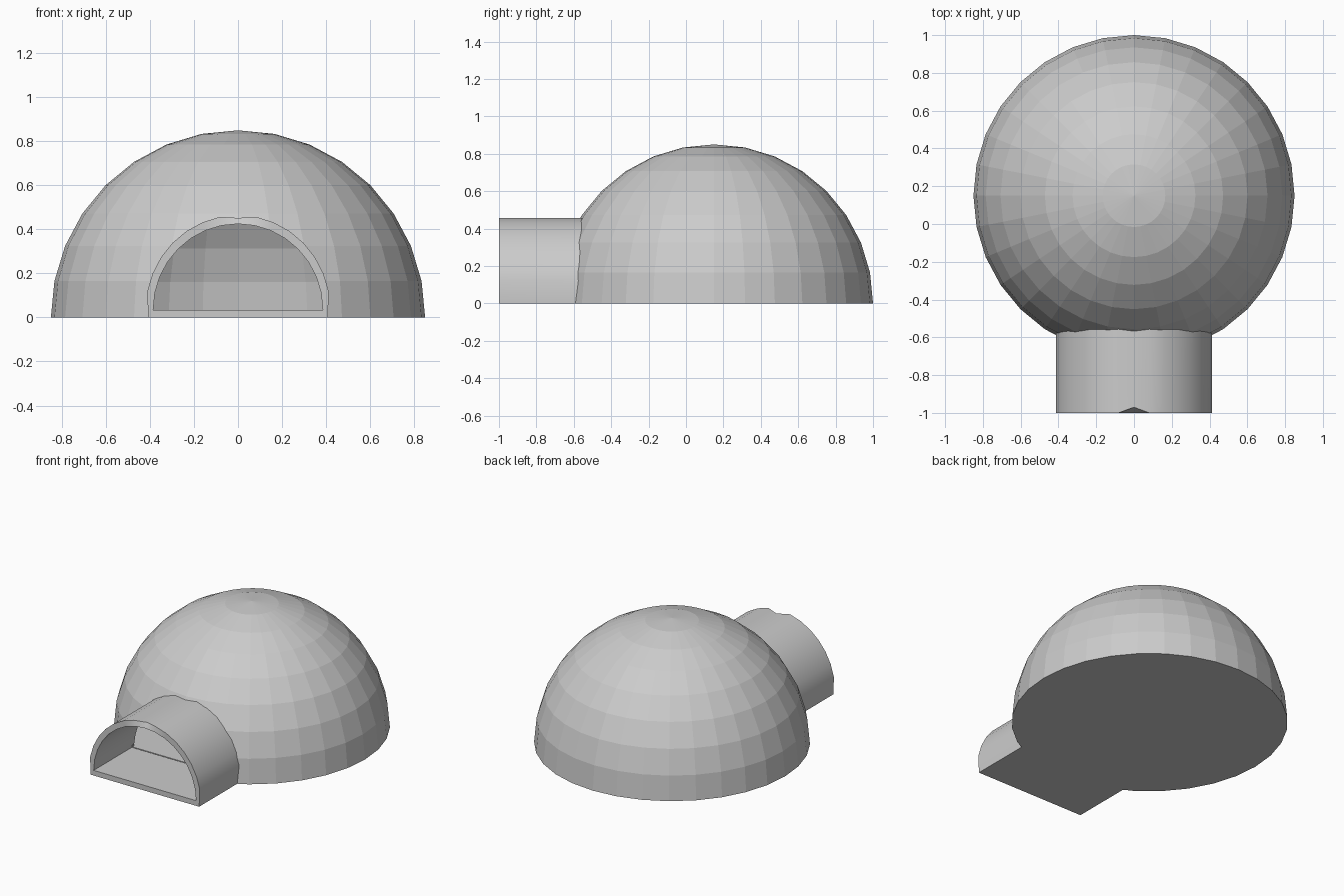
import bpy, bmesh
from math import sin, cos, pi, radians, sqrt
from mathutils import Vector

if "Cube" in bpy.data.objects:
    bpy.data.objects.remove(bpy.data.objects["Cube"])

CENTRE_Y, RADIUS, WALL, FLOOR = 0.15, 0.85, 0.03, 0.035
FRONT_Y, STEPS = -1.0, 16

grey = bpy.data.materials.new("light_grey")
grey.use_nodes = True
grey.diffuse_color = (0.6, 0.6, 0.6, 1)
grey.node_tree.nodes["Principled BSDF"].inputs["Base Color"].default_value = (0.6, 0.6, 0.6, 1)


def make_object(name, bm):
    bmesh.ops.recalc_face_normals(bm, faces=bm.faces)
    mesh = bpy.data.meshes.new(name)
    bm.to_mesh(mesh)
    bm.free()
    mesh.materials.append(grey)
    obj = bpy.data.objects.new(name, mesh)
    bpy.context.collection.objects.link(obj)
    return obj


def half_ball(name, radius, base):
    """Closed faceted hemisphere whose flat base sits at height base."""
    bm = bmesh.new()
    bmesh.ops.create_uvsphere(bm, u_segments=32, v_segments=16, radius=radius)
    low = [v for v in bm.verts if v.co.z < -0.001]
    bmesh.ops.delete(bm, geom=low, context="VERTS")
    bmesh.ops.holes_fill(bm, edges=[e for e in bm.edges if e.is_boundary])
    for v in bm.verts:
        v.co.y += CENTRE_Y
        if v.co.z < 0.001:
            v.co.z = base
    return make_object(name, bm)


def arch(rx, rz):
    return [(rx * cos(pi * i / STEPS), FLOOR + rz * sin(pi * i / STEPS)) for i in range(STEPS + 1)]


def bridge(bm, a, b):
    n = len(a)
    for i in range(n):
        j = (i + 1) % n
        bm.faces.new((a[i], a[j], b[j], b[i]))


def prism(name, profile, y0, y1):
    bm = bmesh.new()
    a, b = [[bm.verts.new((x, y, z)) for x, z in profile] for y in (y0, y1)]
    bridge(bm, a, b)
    bm.faces.new(a)
    bm.faces.new(b)
    return make_object(name, bm)


def cut(target, cutter):
    cutter.hide_render = True
    mod = target.modifiers.new("cut", "BOOLEAN")
    mod.operation, mod.object, mod.solver = "DIFFERENCE", cutter, "EXACT"
    bpy.context.view_layer.objects.active = target
    bpy.ops.object.modifier_apply(modifier=mod.name)
    bpy.data.objects.remove(cutter)


# Arch profiles of the entrance tunnel
inner = arch(0.385, 0.39)
outer = arch(0.42, 0.43)
outer[0], outer[-1] = (0.408, 0), (-0.408, 0)
outer[STEPS // 2] = (0, 0.452)

# Hollow dome with a floor and a doorway
dome = half_ball("dome", RADIUS, 0)
cut(dome, half_ball("dome_hollow", RADIUS - WALL, FLOOR))
cut(dome, prism("doorway", inner, -1.1, -0.1))
sill = [(0.4, -0.1), (0.4, 0.05), (-0.4, 0.05), (-0.4, -0.1)]
cut(dome, prism("sill_gap", sill, -1.1, -0.582))

# Tunnel whose back edge follows the curve of the dome wall
bm = bmesh.new()


def back_y(x, z):
    return CENTRE_Y - sqrt((RADIUS - WALL / 2) ** 2 - x * x - z * z)


rings = []
for profile in (outer, inner):
    rings.append([bm.verts.new((x, FRONT_Y, z)) for x, z in profile])
    rings.append([bm.verts.new((x, back_y(x, z), z)) for x, z in profile])
outer_front, outer_back, inner_front, inner_back = rings
for a, b in ((outer_front, outer_back), (inner_front, inner_back),
             (outer_front, inner_front), (outer_back, inner_back)):
    bridge(bm, a, b)
# Small notch at the crown of the front rim
outer_front[STEPS // 2].co.y += 0.03
tunnel = make_object("entrance_tunnel", bm)

bpy.ops.object.select_all(action="DESELECT")
tunnel.select_set(True)
bpy.context.view_layer.objects.active = tunnel
bpy.ops.object.shade_smooth_by_angle(angle=radians(40))
